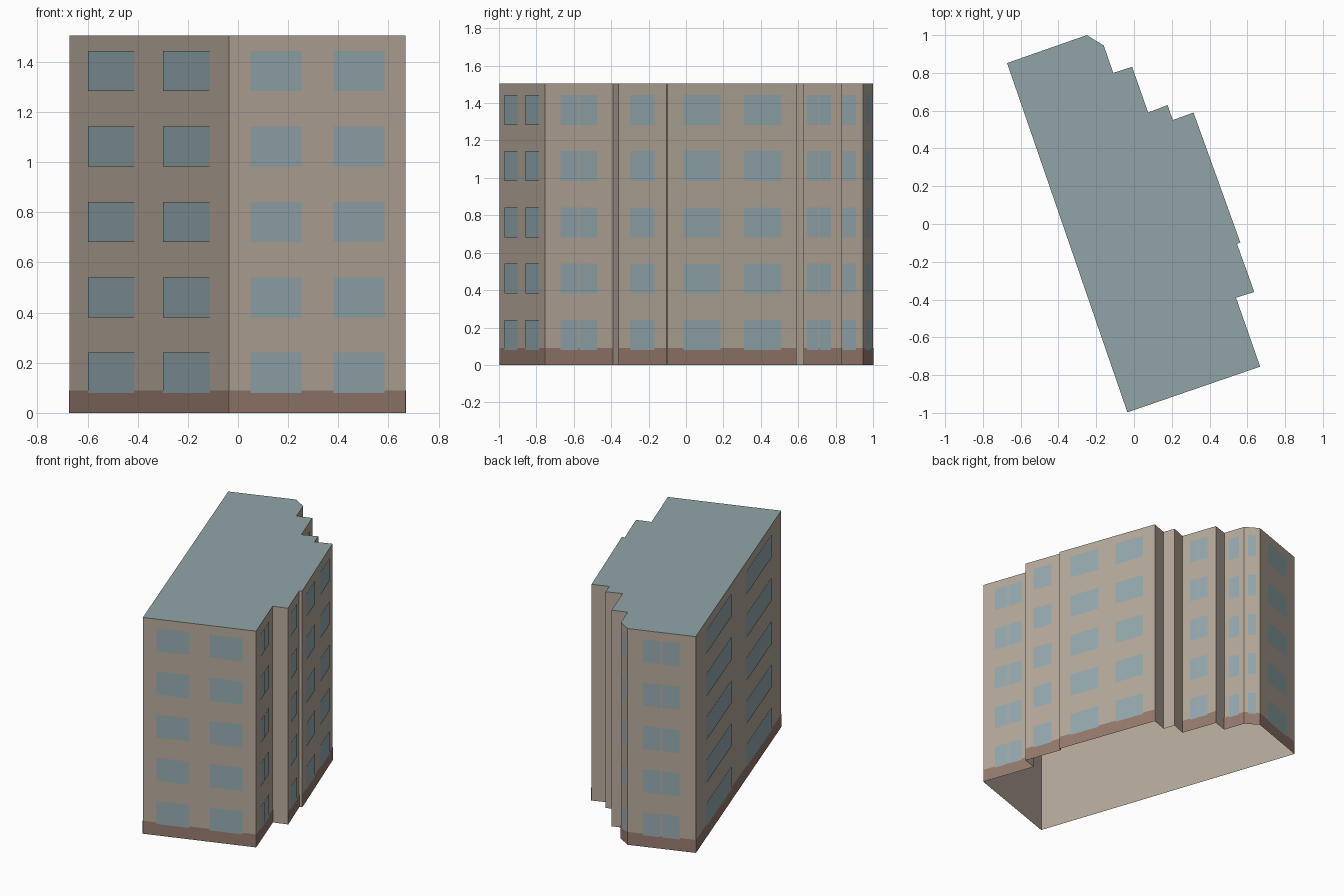
import bpy
from mathutils import Vector

if "Cube" in bpy.data.objects:
    bpy.data.objects.remove(bpy.data.objects["Cube"], do_unlink=True)

HEIGHT = 1.505
BASE_TOP = 0.09
FLOORS = 5
FLOOR_STEP = 0.301
SILL, HEAD = 0.08, 0.24

# Window layouts as start and end fractions along a wall
NONE = ()
WIDE = ((0.12, 0.41), (0.59, 0.88))
PAIR = ((0.23, 0.485), (0.505, 0.76))
SINGLE = ((0.24, 0.75),)

# Footprint corners, anticlockwise; each with the layout of the wall that starts there
WALLS = [
    ((-0.035, -0.997), WIDE),
    ((0.668, -0.755), PAIR),
    ((0.54, -0.39), NONE),
    ((0.637, -0.36), SINGLE),
    ((0.545, -0.105), NONE),
    ((0.563, -0.098), WIDE),
    ((0.315, 0.59), NONE),
    ((0.205, 0.55), NONE),
    ((0.178, 0.63), NONE),
    ((0.075, 0.59), PAIR),
    ((-0.01, 0.832), NONE),
    ((-0.11, 0.80), SINGLE),
    ((-0.16, 0.945), SINGLE),
    ((-0.25, 1.0), PAIR),
    ((-0.672, 0.852), WIDE),
]


def material(name, color):
    mat = bpy.data.materials.new(name)
    mat.use_nodes = True
    rgba = (*color, 1)
    mat.diffuse_color = rgba
    mat.node_tree.nodes["Principled BSDF"].inputs["Base Color"].default_value = rgba
    return mat


def build(name, polygons, mat):
    verts, faces = [], []
    for poly in polygons:
        faces.append(range(len(verts), len(verts) + len(poly)))
        verts.extend(poly)
    mesh = bpy.data.meshes.new(name)
    mesh.from_pydata(verts, [], [list(f) for f in faces])
    mesh.materials.append(mat)
    obj = bpy.data.objects.new(name, mesh)
    bpy.context.collection.objects.link(obj)
    return obj


def panel(a, b, span, z0, z1, offset):
    """Upright rectangle on wall a-b, pushed outward by offset."""
    d = b - a
    out = Vector((d.y, -d.x)).normalized() * offset
    p, q = (a + d * t + out for t in span)
    return [(p.x, p.y, z0), (q.x, q.y, z0), (q.x, q.y, z1), (p.x, p.y, z1)]


corners = [Vector(c) for c, _ in WALLS]
walls, base, windows = [], [], []
for i, (_, layout) in enumerate(WALLS):
    a, b = corners[i], corners[(i + 1) % len(corners)]
    walls.append(panel(a, b, (0, 1), 0, HEIGHT, 0))
    # Only walls with windows carry the base band
    if layout:
        base.append(panel(a, b, (0, 1), 0, BASE_TOP, 0.0015))
    for floor in range(FLOORS):
        z = floor * FLOOR_STEP
        for span in layout:
            windows.append(panel(a, b, span, SILL + z, HEAD + z, 0.003))

# Open-bottomed shell, flat roof, thin base band and window plates
build("walls", walls, material("beige plaster", (0.47, 0.40, 0.33)))
build("roof", [[(c.x, c.y, HEIGHT) for c in corners]],
      material("grey blue roof", (0.283, 0.376, 0.386)))
build("base_band", base, material("brown base", (0.305, 0.195, 0.156)))
build("windows", windows, material("blue grey glass", (0.305, 0.402, 0.434)))
